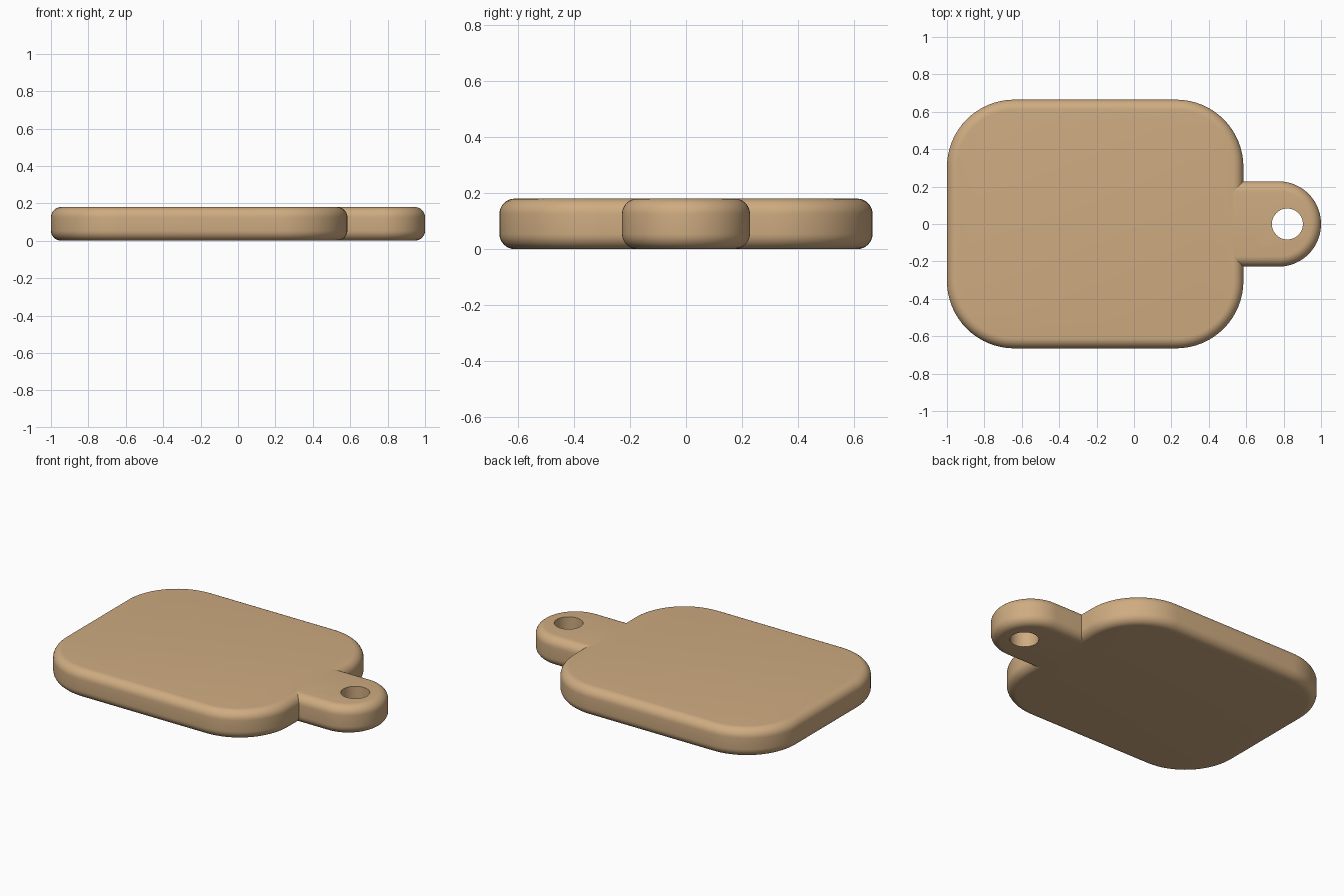
import bpy, bmesh, math

if "Cube" in bpy.data.objects:
    bpy.data.objects.remove(bpy.data.objects["Cube"])

HEIGHT, BEVEL, STEPS = 0.18, 0.055, 8

wood = bpy.data.materials.new("wood")
wood.diffuse_color = (0.62, 0.41, 0.22, 1)
wood.use_nodes = True
wood.node_tree.nodes["Principled BSDF"].inputs["Base Color"].default_value = wood.diffuse_color


def arc(cx, cy, r, a0, a1, n=16):
    return [(cx + r * math.cos(math.radians(a0 + (a1 - a0) * i / n)),
             cy + r * math.sin(math.radians(a0 + (a1 - a0) * i / n))) for i in range(n + 1)]


def board_outline(inset):
    r = 0.36
    x0, x1, y = -1 + r, 0.585 - r, 0.665 - r
    corners = [(x1, y, 0), (x0, y, 90), (x0, -y, 180), (x1, -y, 270)]
    return [p for cx, cy, a in corners for p in arc(cx, cy, r - inset, a, a + 90)]


def tab_outline(inset):
    r = 0.228 - inset
    return [(0.53, -r)] + arc(0.772, 0, r, -90, 90, 40) + [(0.53, r)]


def slab(name, outline):
    """Stack outline rings with rounded top and bottom rims, then cap both ends."""
    quarter = [math.pi / 2 * i / STEPS for i in range(STEPS + 1)]
    low = [(BEVEL * (1 - math.sin(a)), BEVEL * (1 - math.cos(a))) for a in quarter]
    profile = low + [(d, HEIGHT - z) for d, z in reversed(low)]
    bm = bmesh.new()
    rings = [[bm.verts.new((x, y, z)) for x, y in outline(d)] for d, z in profile]
    n = len(rings[0])
    for a, b in zip(rings, rings[1:]):
        for i in range(n):
            bm.faces.new((a[i], a[(i + 1) % n], b[(i + 1) % n], b[i]))
    bm.faces.new(rings[0][::-1])
    bm.faces.new(rings[-1])
    bmesh.ops.recalc_face_normals(bm, faces=bm.faces)
    mesh = bpy.data.meshes.new(name)
    bm.to_mesh(mesh)
    bm.free()
    obj = bpy.data.objects.new(name, mesh)
    mesh.materials.append(wood)
    bpy.context.collection.objects.link(obj)
    return obj


def activate(obj):
    bpy.ops.object.select_all(action='DESELECT')
    obj.select_set(True)
    bpy.context.view_layer.objects.active = obj


# Main board and the hanging tab that meets its rounded rim
board = slab("board", board_outline)
tab = slab("hanging_tab", tab_outline)

# Round hole through the tab
bpy.ops.mesh.primitive_cylinder_add(vertices=48, radius=0.083, depth=1, location=(0.82, 0, 0.09))
cutter = bpy.context.object
cutter.name = "hole_cutter"
cutter.hide_render = True
cutter.data.materials.append(wood)
activate(tab)
cut = tab.modifiers.new("hole", 'BOOLEAN')
cut.operation, cut.solver, cut.object = 'DIFFERENCE', 'EXACT', cutter
bpy.ops.object.modifier_apply(modifier=cut.name)
bpy.data.objects.remove(cutter)

# Smooth rims with sharp hole edges
for obj in (board, tab):
    activate(obj)
    bpy.ops.object.shade_smooth_by_angle(angle=math.radians(35))
